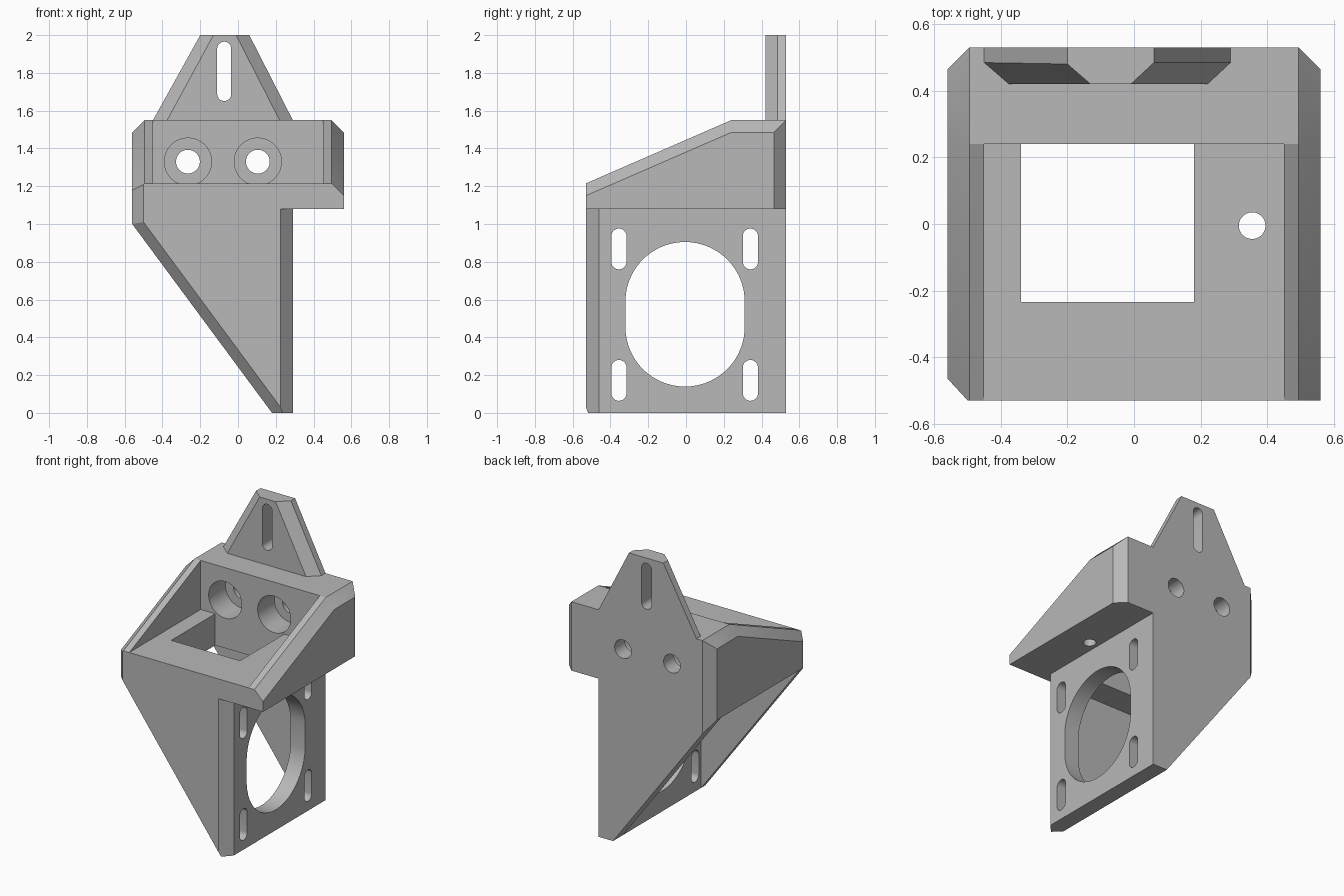
import bpy, bmesh, math
from mathutils import Vector

cube = bpy.data.objects.get("Cube")
if cube:
    bpy.data.objects.remove(cube, do_unlink=True)

grey = bpy.data.materials.new("plain grey")
grey.use_nodes = True
grey.diffuse_color = (0.48, 0.48, 0.48, 1)
grey.node_tree.nodes["Principled BSDF"].inputs["Base Color"].default_value = grey.diffuse_color


def prism(name, axis, points, low, high, chamfers=()):
    """Extrude a flat outline along an axis, then trim it by three-point planes."""
    place = {"x": lambda a, b, d: (d, a, b),
             "y": lambda a, b, d: (a, d, b),
             "z": lambda a, b, d: (a, b, d)}[axis]
    bm = bmesh.new()
    base = [bm.verts.new(place(a, b, low)) for a, b in points]
    top = [bm.verts.new(place(a, b, high)) for a, b in points]
    bm.faces.new(base)
    bm.faces.new(top)
    for i in range(len(base)):
        j = i - 1
        bm.faces.new((base[j], base[i], top[i], top[j]))
    for p, q, r in chamfers:
        p, q, r = Vector(p), Vector(q), Vector(r)
        normal = (q - p).cross(r - p).normalized()
        middle = sum((v.co for v in bm.verts), Vector()) / len(bm.verts)
        if (middle - p).dot(normal) > 0:
            normal = -normal
        bmesh.ops.bisect_plane(bm, geom=bm.verts[:] + bm.edges[:] + bm.faces[:],
                               plane_co=p, plane_no=normal, clear_outer=True)
        rim = [e for e in bm.edges if e.is_boundary]
        bmesh.ops.holes_fill(bm, edges=rim, sides=0)
    bmesh.ops.recalc_face_normals(bm, faces=bm.faces[:])
    mesh = bpy.data.meshes.new(name)
    bm.to_mesh(mesh)
    bm.free()
    mesh.materials.append(grey)
    obj = bpy.data.objects.new(name, mesh)
    bpy.context.collection.objects.link(obj)
    return obj


def rect(a, b, c, d):
    return [(a, c), (b, c), (b, d), (a, d)]


def slot(a, b, radius, half=0.0):
    """Round outline, stretched upright by half on each side."""
    steps = 48
    angles = [(i + 0.5) * math.tau / steps for i in range(steps)]
    return [(a + radius * math.cos(t),
             b + radius * math.sin(t) + math.copysign(half, math.sin(t))) for t in angles]


def combine(target, tool, operation):
    mod = target.modifiers.new("combine", "BOOLEAN")
    mod.operation, mod.solver, mod.object = operation, "EXACT", tool
    bpy.context.view_layer.objects.active = target
    bpy.ops.object.modifier_apply(modifier=mod.name)
    bpy.data.objects.remove(tool, do_unlink=True)


# Upright corner chamfers shared by the blocks
left_front = ((-.56, -.465, 0), (-.5, -.53, 0), (-.5, -.53, 1))
left_back = ((-.56, .465, 0), (-.495, .53, 0), (-.495, .53, 1))
right_back = ((.56, .465, 0), (.495, .53, 0), (.495, .53, 1))

# Chamfers along the flat and sloping top edges, mirrored
top_edges = []
for s in (-1, 1):
    flat = [(s * .495, .24, 1.55), (s * .56, .24, 1.485)]
    top_edges.append((*flat, (s * .495, .5, 1.55)))
    top_edges.append((*flat, (s * .495, -.53, 1.215)))

# Upper block with sloping top
bracket = prism("bracket_body", "x",
                [(-.53, 1.08), (.53, 1.08), (.53, 1.55), (.24, 1.55), (-.53, 1.215)],
                -.56, .56, top_edges + [left_front, left_back, right_back])

# Lower block that becomes the motor plate and its two gussets
slope = ((-.56, -.465, 1), (.18, -.465, 0), (-.5, -.53, 1.01))
right_front = ((.225, -.53, 0), (.29, -.46, 0), (.29, -.46, 1))
lower = prism("lower_block", "y",
              [(.18, 0), (.29, 0), (.29, 1.12), (-.56, 1.12), (-.56, 1)],
              -.53, .53, [left_front, left_back, right_front, slope])
combine(bracket, lower, "UNION")

# Mounting tab with chamfered sides
tab = prism("mounting_tab", "y",
            [(-.45, 1.5), (.29, 1.5), (.29, 1.55), (.06, 2), (-.2, 2), (-.45, 1.55)],
            .42, .53,
            [((-.375, .42, 1.55), (-.13, .42, 2), (-.45, .485, 1.55)),
             ((.22, .42, 1.55), (-.01, .42, 2), (.29, .485, 1.55))])
combine(bracket, tab, "UNION")

# Pockets: motor bay, upper tray, and the window between them
cutters = [
    prism("motor_bay", "z", rect(-.8, .18, -.42, .42), -.2, 1.0),
    prism("upper_tray", "z", rect(-.45, .45, -.7, .24), 1.215, 2.2),
    prism("tray_window", "z", rect(-.34, .18, -.235, .24), .9, 1.4),
    prism("cable_hole", "z", slot(.355, -.005, .04), .9, 1.4),
    prism("tab_slot", "y", slot(-.073, 1.808, .037, .12), .3, .7),
    prism("motor_hole", "x", slot(-.005, .522, .316, .067), .1, .4),
]

# Counterbored wall holes
for x in (-.265, .105):
    cutters.append(prism("counterbore", "y", slot(x, 1.33, .125), .1, .42))
    cutters.append(prism("bolt_hole", "y", slot(x, 1.33, .063), .3, .7))

# Four adjustment slots around the motor hole
for y in (-.355, .341):
    for z in (.172, .868):
        cutters.append(prism("adjust_slot", "x", slot(y, z, .04, .068), .1, .4))

for cutter in cutters:
    combine(bracket, cutter, "DIFFERENCE")

# Smooth hole walls, crisp edges
bpy.ops.object.select_all(action="DESELECT")
bracket.select_set(True)
bpy.context.view_layer.objects.active = bracket
bpy.ops.object.shade_smooth_by_angle(angle=math.radians(20))
